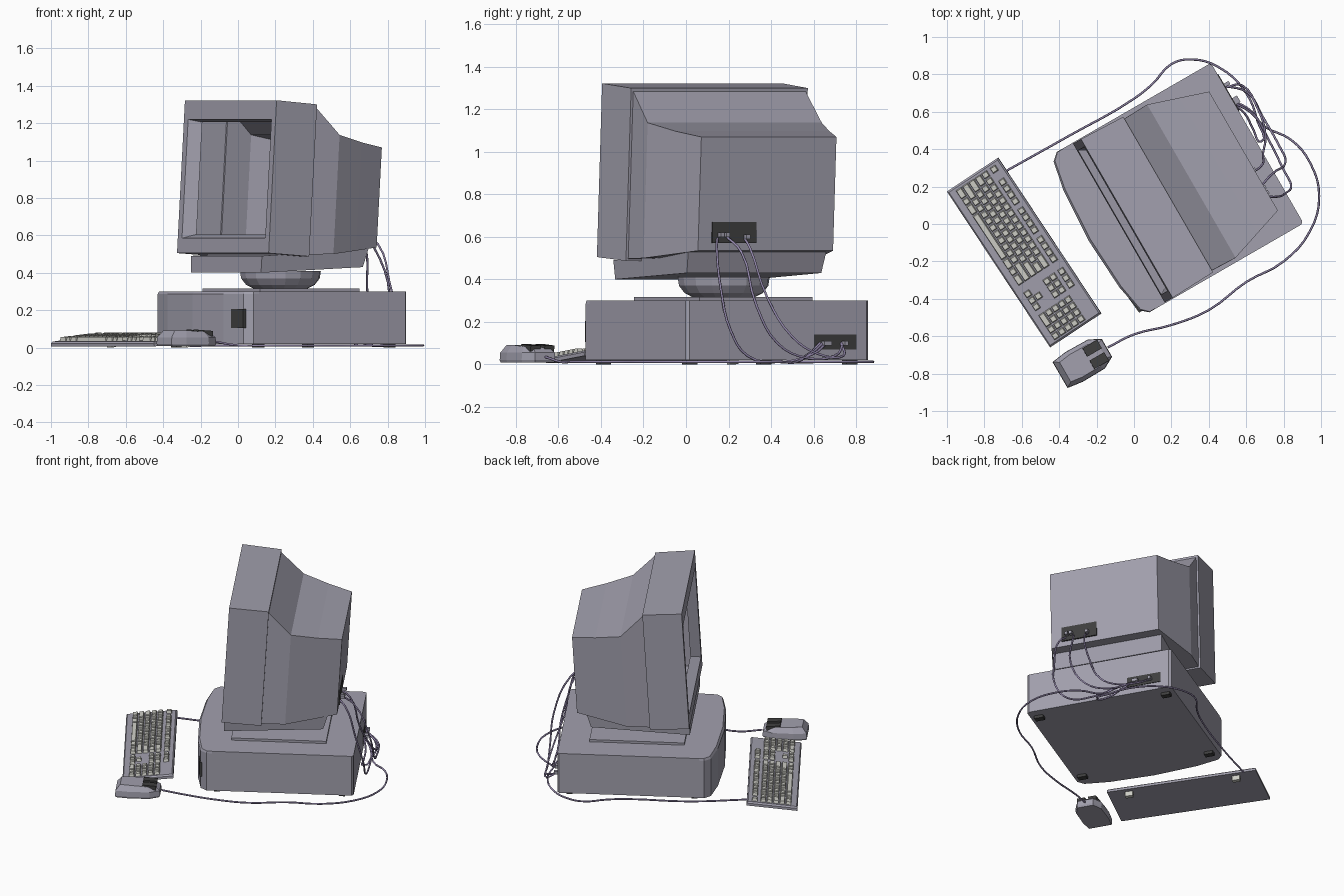
import bpy, bmesh
from math import radians, cos, sin, pi, atan
from mathutils import Matrix, Vector

if "Cube" in bpy.data.objects:
    bpy.data.objects.remove(bpy.data.objects["Cube"])


def material(name, rgb):
    m = bpy.data.materials.new(name)
    m.diffuse_color = (*rgb, 1)
    m.use_nodes = True
    m.node_tree.nodes["Principled BSDF"].inputs["Base Color"].default_value = m.diffuse_color
    return m


PLASTIC = material("grey_plastic", (0.36, 0.35, 0.42))
DARK = material("dark_plastic", (0.05, 0.05, 0.05))
KEYCAP = material("keycap", (0.62, 0.62, 0.57))
CABLE = material("cable", (0.30, 0.25, 0.42))

# The computer stands turned 60 degrees; parts are laid out square, then turned
TURN = Matrix.Rotation(radians(-60), 4, 'Z')
CX = -0.045


def finish(name, bm, mat, matrix):
    bmesh.ops.recalc_face_normals(bm, faces=bm.faces)
    bm.transform(matrix)
    me = bpy.data.meshes.new(name)
    bm.to_mesh(me)
    bm.free()
    me.materials.append(mat)
    ob = bpy.data.objects.new(name, me)
    bpy.context.collection.objects.link(ob)
    return ob


def add_loft(bm, rings, start=True, end=True):
    vs = [[bm.verts.new(p) for p in r] for r in rings]
    n = len(vs[0])
    for a, b in zip(vs, vs[1:]):
        for i in range(n):
            j = (i + 1) % n
            bm.faces.new((a[i], a[j], b[j], b[i]))
    if start:
        bm.faces.new(vs[0][::-1])
    if end:
        bm.faces.new(vs[-1])


def loft(name, rings, mat=PLASTIC, matrix=TURN, start=True, end=True):
    bm = bmesh.new()
    add_loft(bm, rings, start, end)
    return finish(name, bm, mat, matrix)


def rect(x0, x1, y0, y1, z):
    return [(x0, y0, z), (x1, y0, z), (x1, y1, z), (x0, y1, z)]


def box(name, x0, x1, y0, y1, z0, z1, mat=PLASTIC, matrix=TURN):
    return loft(name, [rect(x0, x1, y0, y1, z0), rect(x0, x1, y0, y1, z1)], mat, matrix)


def mirrored(half):
    return half + [(-x, y) for x, y in reversed(half) if x > 0]


def prism(outline, z, s=1.0, c=(0, 0)):
    return [(c[0] + x * s, c[1] + y * s, z) for x, y in outline]


# System case: main body and bowed front panel
body = mirrored([(0.495, -0.13), (0.495, 0.775), (0.48, 0.787)])
loft("case_body", [prism(body, z, 1, (CX, 0)) for z in (0.02, 0.30)])
front = mirrored([(0.495, -0.13), (0.495, -0.165), (0.46, -0.205), (0.30, -0.237), (0, -0.255)])
loft("case_front", [prism(front, 0.02, 1, (CX, 0)), prism(front, 0.285, 1, (CX, 0)),
                    [(CX + x * 0.995, max(y, -0.13 + (y + 0.13) * 0.9), 0.30) for x, y in front]])
slot = Matrix.Translation((0.285, -0.222, 0)) @ Matrix.Rotation(radians(6), 4, 'Z')
box("drive_slot", -0.14, 0.14, -0.006, 0.02, 0.105, 0.205, DARK, TURN @ slot)
box("case_port_panel", -0.47, -0.24, 0.775, 0.791, 0.07, 0.14, DARK)
for i, (x, y) in enumerate([(-0.48, -0.1), (0.39, -0.1), (-0.48, 0.71), (0.39, 0.71)]):
    box(f"case_foot_{i}", x - 0.03, x + 0.03, y - 0.02, y + 0.02, 0, 0.022, DARK)

# Swivel stand
box("stand_plate", -0.345, 0.27, -0.02, 0.595, 0.30, 0.316)
circle = [(cos(i * pi / 8), sin(i * pi / 8)) for i in range(16)]
loft("stand_bowl", [prism(circle, z, r, (-0.04, 0.285))
                    for r, z in ((0.145, 0.315), (0.185, 0.335), (0.212, 0.37), (0.218, 0.41))])

# Monitor tub under the housing
loft("monitor_tub", [
    [(-0.40, -0.06, 0.40), (0.35, -0.06, 0.40), (0.33, 0.58, 0.43), (-0.40, 0.58, 0.43)],
    [(-0.40, -0.06, 0.49), (0.36, -0.06, 0.49), (0.34, 0.61, 0.53), (-0.41, 0.61, 0.53)]])


# Monitor housing: hollow shell, leaning slightly back
def frame(y, hw, z0, z1):
    lean = lambda z: y + 0.06 * (z - 1.3)
    return [(CX + sx * hw, lean(z), z) for sx, z in ((-1, z0), (1, z0), (1, z1), (-1, z1))]


loft("monitor_bezel", [frame(*f) for f in (
    (0.045, 0.405, 0.605, 1.205), (-0.02, 0.445, 0.585, 1.22), (-0.02, 0.49, 0.505, 1.322),
    (0.237, 0.48, 0.487, 1.30), (0.237, 0.468, 0.497, 1.285))], start=False, end=False)
loft("monitor_shell", [frame(*f) for f in (
    (0.237, 0.468, 0.497, 1.285), (0.39, 0.473, 0.50, 1.137),
    (0.56, 0.418, 0.518, 1.097), (0.716, 0.367, 0.535, 1.07))], start=False)
box("monitor_port_panel", 0.01, 0.25, 0.65, 0.682, 0.57, 0.67, DARK)

# Keyboard slab with flip feet
KB = (Matrix.Translation((-0.5875, -0.1525, 0.036)) @ Matrix.Rotation(radians(-56.5), 4, 'Z')
      @ Matrix.Rotation(atan(0.035 / 0.33), 4, 'X'))
loft("keyboard_base", [rect(-0.5, 0.5, -0.165, 0.165, -0.013), rect(-0.5, 0.5, -0.165, 0.165, 0.004),
                       rect(-0.49, 0.49, -0.157, 0.157, 0.013)], PLASTIC, KB)
for side in (-1, 1):
    x = side * 0.36
    box(f"keyboard_foot_{side}", x - 0.025, x + 0.025, 0.115, 0.14, -0.048, -0.013, KEYCAP, KB)

# Keys: widths in key units, negative means a gap
P = 0.041
rows = [[1, -1] + [1] * 4 + [-.5] + [1] * 4 + [-.5] + [1] * 4,
        [1] * 13 + [2], [1.5] + [1] * 12 + [1.5], [1.75] + [1] * 11 + [2.25],
        [2.25] + [1] * 10 + [2.75], [1.5, 1, 1.5, 7, 1.5, 1, 1.5]]
nav = [[1] * 3, [1] * 3, [1] * 3, [], [-1, 1], [1] * 3]
pad = [[], [1] * 4, [1] * 4, [1] * 4, [1] * 4, [2, 1, 1]]
row_y = [0.115] + [0.06 - P * i for i in range(5)]
bm = bmesh.new()
for x_start, block in ((-0.48, rows), (0.175, nav), (0.32, pad)):
    for y, widths in zip(row_y, block):
        x = x_start
        for w in widths:
            if w > 0:
                a, b, h = x + 0.003, x + w * P - 0.003, P / 2 - 0.003
                add_loft(bm, [rect(a, b, y - h, y + h, 0.012),
                              rect(a + 0.005, b - 0.005, y - h + 0.004, y + h - 0.004, 0.032)])
            x += abs(w) * P
finish("keyboard_keys", bm, KEYCAP, KB)

# Mouse
MO = Matrix.Translation((-0.27, -0.735, 0)) @ TURN
outline = mirrored([(0.08, -0.145), (0.092, -0.06), (0.09, 0.08), (0.055, 0.145)])
loft("mouse_body", [prism(outline, 0.008, 0.96), prism(outline, 0.02), prism(outline, 0.055, 0.98),
                    [(x * 0.75, y * 0.78, 0.092 - 0.1 * abs(y) * (y > 0)) for x, y in outline]],
     PLASTIC, MO)
for side in (-1, 1):
    c = MO @ Matrix.Translation((side * 0.038, 0.075, 0.083)) @ Matrix.Rotation(radians(-4), 4, 'X')
    box(f"mouse_button_{side}", -0.026, 0.026, -0.045, 0.045, -0.02, 0.009, DARK, c)


# Cables
def cable(name, pts, r=0.006):
    cu = bpy.data.curves.new(name, 'CURVE')
    cu.dimensions = '3D'
    cu.bevel_depth, cu.bevel_resolution, cu.resolution_u = r, 1, 4
    cu.use_fill_caps = True
    sp = cu.splines.new('BEZIER')
    sp.bezier_points.add(len(pts) - 1)
    for bp, p in zip(sp.bezier_points, pts):
        bp.co = p
        bp.handle_left_type = bp.handle_right_type = 'AUTO'
    cu.materials.append(CABLE)
    bpy.context.collection.objects.link(bpy.data.objects.new(name, cu))


def flat(*xy):
    return [(x, y, 0.012) for x, y in xy]


cable("mouse_cable", [(-0.14, -0.66, 0.035)] + flat(
    (0.0, -0.59), (0.2, -0.54), (0.4, -0.46), (0.6, -0.31), (0.8, -0.2), (0.94, -0.04),
    (0.99, 0.15), (0.94, 0.33), (0.84, 0.45), (0.7, 0.52)) + [(0.62, 0.6, 0.06), (0.54, 0.645, 0.1)])
cable("keyboard_cable", [(-0.69, 0.28, 0.045)] + flat(
    (-0.35, 0.47), (0.0, 0.67), (0.1, 0.75), (0.2, 0.855), (0.3, 0.88), (0.45, 0.84),
    (0.6, 0.7), (0.66, 0.55), (0.68, 0.44), (0.64, 0.5)) + [(0.6, 0.58, 0.05), (0.55, 0.63, 0.1)])
cable("monitor_power_cable", [(0.67, 0.15, 0.61), (0.75, 0.145, 0.55), (0.81, 0.165, 0.35),
      (0.84, 0.21, 0.16), (0.8, 0.29, 0.04), (0.72, 0.45, 0.012), (0.63, 0.6, 0.05), (0.53, 0.66, 0.1)])
cable("monitor_signal_cable", [(0.66, 0.18, 0.61), (0.73, 0.26, 0.53), (0.81, 0.33, 0.28),
      (0.77, 0.43, 0.1), (0.69, 0.57, 0.03), (0.61, 0.7, 0.04), (0.48, 0.74, 0.1)])
cable("monitor_spare_cable", [(0.61, 0.27, 0.6), (0.67, 0.3, 0.55), (0.69, 0.38, 0.32),
      (0.7, 0.5, 0.13), (0.66, 0.62, 0.05), (0.58, 0.74, 0.04), (0.49, 0.73, 0.1)])
# Plugs on both port panels
for i, (x, y, z) in enumerate([(0.21, 0.68, 0.61), (0.18, 0.68, 0.61), (0.07, 0.68, 0.6),
                               (-0.29, 0.79, 0.1), (-0.31, 0.79, 0.1), (-0.4, 0.79, 0.1)]):
    box(f"plug_{i}", x - 0.01, x + 0.01, y - 0.01, y + 0.03, z - 0.01, z + 0.01)
